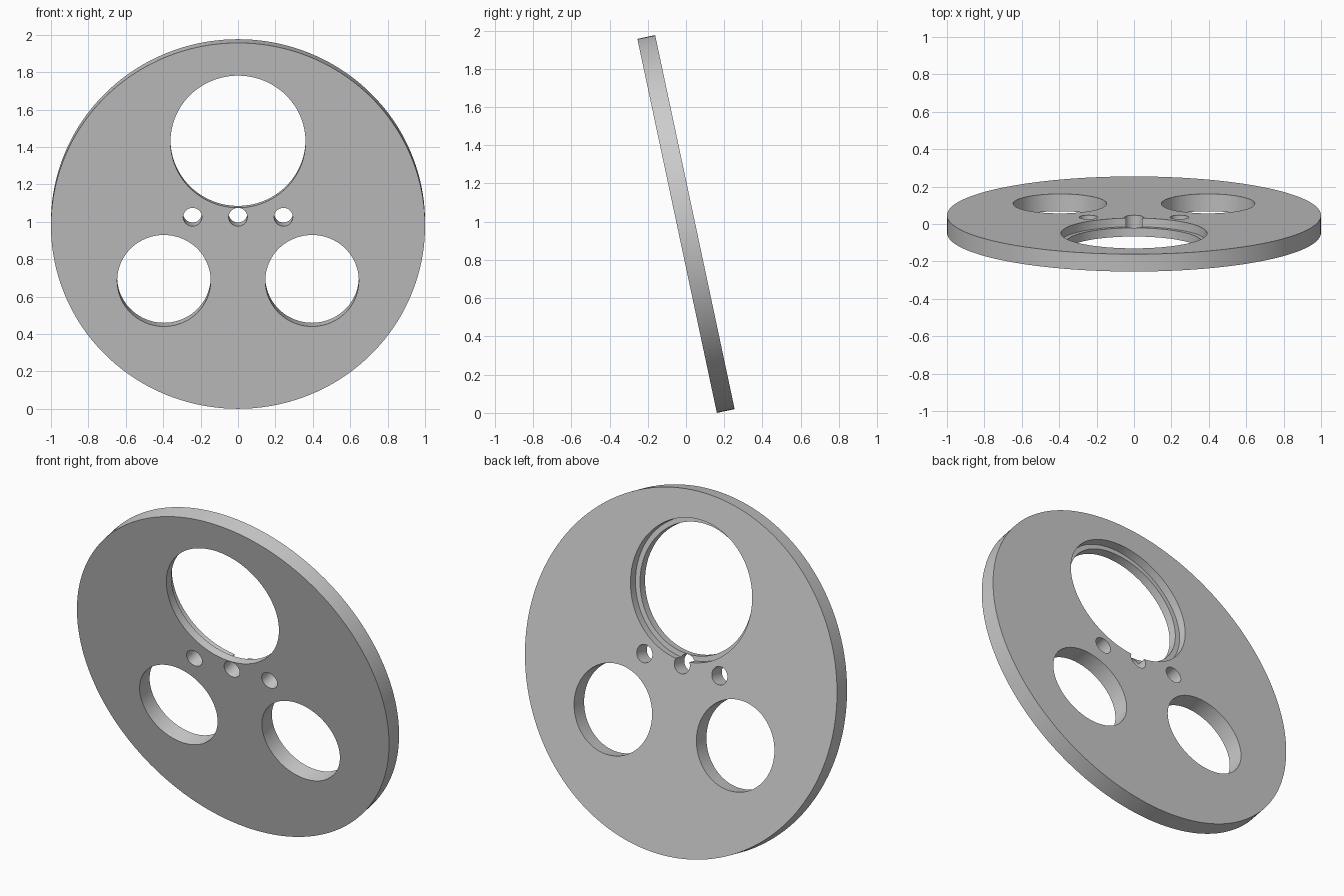
import bpy
import math

cube = bpy.data.objects.get("Cube")
if cube:
    bpy.data.objects.remove(cube, do_unlink=True)

THICK = 0.095
TILT = math.radians(12)

grey = bpy.data.materials.new("plain_grey")
grey.use_nodes = True
colour = (0.6, 0.6, 0.6, 1)
grey.diffuse_color = colour
grey.node_tree.nodes["Principled BSDF"].inputs["Base Color"].default_value = colour


def cylinder(name, radius, depth, x=0, y=0, z=0, sides=96):
    bpy.ops.mesh.primitive_cylinder_add(
        vertices=sides, radius=radius, depth=depth, location=(x, y, z))
    obj = bpy.context.object
    obj.name = name
    obj.data.materials.append(grey)
    return obj


# Round plate, modelled flat with its front facing up
plate = cylinder("round_plate", 1, THICK, sides=160)

# Large hole with a wider recess in the back half
cutters = [
    cylinder("large_hole", 0.361, 1, y=0.46),
    cylinder("back_recess", 0.39, THICK, y=0.46, z=-THICK / 2),
    cylinder("centre_pin_hole", 0.05, 1, y=0.048, sides=48),
]
# Mirrored pairs of side holes
for side, sign in (("left", 1), ("right", -1)):
    cutters.append(cylinder(side + "_hole", 0.25, 1, x=sign * 0.396, y=-0.3))
    cutters.append(cylinder(side + "_pin_hole", 0.05, 1, x=sign * 0.243, y=0.048, sides=48))

# Cut every hole, then discard the cutters
bpy.ops.object.select_all(action='DESELECT')
plate.select_set(True)
bpy.context.view_layer.objects.active = plate
for cutter in cutters:
    cut = plate.modifiers.new(cutter.name, 'BOOLEAN')
    cut.operation = 'DIFFERENCE'
    cut.solver = 'EXACT'
    cut.object = cutter
    bpy.ops.object.modifier_apply(modifier=cut.name)
    bpy.data.objects.remove(cutter, do_unlink=True)

# Smooth walls, sharp rims
bpy.ops.object.shade_smooth_by_angle(angle=math.radians(30))

# Stand the plate up, leaning forward at the top
plate.rotation_euler.x = math.pi / 2 + TILT
plate.location.z = math.cos(TILT) + THICK / 2 * math.sin(TILT)
